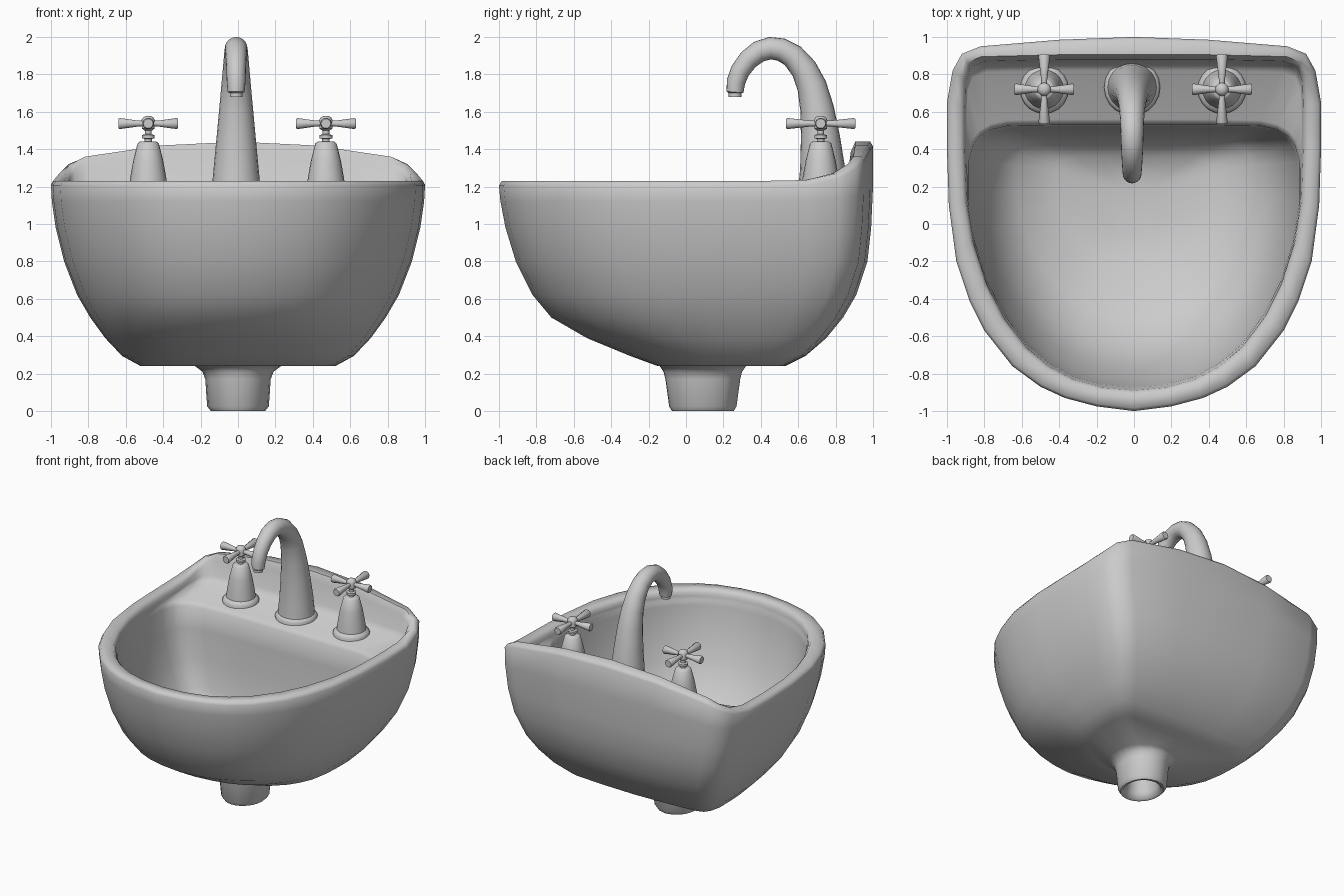
import bpy, bmesh
from math import sin, cos, pi, atan2, radians
from mathutils import Matrix, Vector

if "Cube" in bpy.data.objects:
    bpy.data.objects.remove(bpy.data.objects["Cube"])


def loft(name, rings, cap_start=True, cap_end=True, angle=45):
    """Skin a stack of equal-length closed rings into one mesh object."""
    bm = bmesh.new()
    loops = [[bm.verts.new(p) for p in r] for r in rings]
    n = len(loops[0])
    for a, b in zip(loops, loops[1:]):
        for i in range(n):
            j = (i + 1) % n
            bm.faces.new((a[i], a[j], b[j], b[i]))
    if cap_start:
        bm.faces.new(loops[0][::-1])
    if cap_end:
        bm.faces.new(loops[-1])
    bmesh.ops.recalc_face_normals(bm, faces=bm.faces)
    me = bpy.data.meshes.new(name)
    bm.to_mesh(me)
    bm.free()
    ob = bpy.data.objects.new(name, me)
    bpy.context.collection.objects.link(ob)
    bpy.ops.object.select_all(action='DESELECT')
    bpy.context.view_layer.objects.active = ob
    ob.select_set(True)
    bpy.ops.object.shade_smooth_by_angle(angle=radians(angle))
    return ob


def mirrored(half):
    return half + [(-x, y) for x, y in half[-2:0:-1]]


# Plan outlines (right half, front to back)
outer = mirrored([(0, -1), (.2, -.975), (.37, -.93), (.5, -.87), (.65, -.76), (.8, -.57),
                  (.88, -.41), (.95, -.2), (.99, .1), (1, .4), (1, .65), (.97, .82),
                  (.92, .91), (.82, .95), (.4, .985), (0, 1)])
front = [(0, -.89), (.17, -.875), (.33, -.83), (.46, -.76), (.58, -.66), (.70, -.50),
         (.79, -.32), (.86, -.1), (.895, .12)]
inner = mirrored(front + [(.905, .4), (.905, .62), (.9, .76), (.875, .84), (.8, .87),
                          (.4, .88), (0, .88)])
bowl = mirrored(front + [(.895, .33), (.87, .42), (.83, .47), (.77, .505), (.68, .525),
                         (.35, .53), (0, .53)])
rise = [0] * 10 + [.005, .04, .09, .13, .19, .21]
rise = rise + rise[-2:0:-1]


def ring(outline, w, yf, yb, z, lift=0):
    """Outline refitted to half-width w and depth range yf..yb."""
    mx = max(p[0] for p in outline)
    y0, y1 = min(p[1] for p in outline), max(p[1] for p in outline)
    return [(x / mx * w, yf + (y - y0) / (y1 - y0) * (yb - yf), z + lift * h)
            for (x, y), h in zip(outline, rise)]


def drain(rx, ry, z):
    return [(rx * cos(t), .09 + ry * sin(t), z)
            for t in (atan2(y - .09, x) for x, y in outer)]


# Basin: drain spout, outer shell, rim, back deck and bowl in one skin
loft("basin", [
    drain(.09, .1, .17), drain(.11, .12, .05), drain(.125, .14, .005), drain(.145, .165, 0),
    drain(.165, .18, .025), drain(.175, .2, .17), drain(.19, .21, .21), drain(.23, .23, .24),
    ring(outer, .52, -.15, .53, .24), ring(outer, .62, -.30, .64, .295),
    ring(outer, .71, -.53, .75, .39), ring(outer, .79, -.72, .84, .5),
    ring(outer, .86, -.82, .91, .62), ring(outer, .93, -.91, .97, .8),
    ring(outer, .975, -.965, .99, .98), ring(outer, .995, -.992, 1, 1.12, .4),
    ring(outer, 1, -1, 1, 1.205, 1), ring(outer, .985, -.985, .985, 1.23, 1),
    ring(inner, .925, -.91, .905, 1.23, 1), ring(inner, .905, -.89, .88, 1.205, .85),
    ring(inner, .9, -.885, .865, 1.18, .2), ring(inner, .895, -.88, .82, 1.16),
    ring(bowl, .892, -.875, .56, 1.145), ring(bowl, .885, -.87, .53, 1.115),
    ring(bowl, .87, -.84, .52, .95), ring(bowl, .82, -.76, .505, .73),
    ring(bowl, .75, -.65, .48, .53), ring(bowl, .63, -.46, .44, .39),
    ring(bowl, .42, -.2, .36, .31), drain(.15, .17, .275)], angle=60)


def lathe(name, profile, x, y, n=20):
    return loft(name, [[(x + r * cos(2 * pi * i / n), y + r * sin(2 * pi * i / n), z)
                        for i in range(n)] for r, z in profile])


# Curved tapering spout: rings set square to a path in the yz plane
FX = -.01
path = [(.73, 1.14, .135), (.73, 1.3, .12), (.718, 1.47, .104), (.70, 1.62, .09),
        (.672, 1.74, .079), (.63, 1.83, .071), (.57, 1.9, .065), (.51, 1.932, .062),
        (.45, 1.94, .06), (.39, 1.922, .058), (.335, 1.88, .055), (.29, 1.82, .052),
        (.267, 1.76, .05), (.262, 1.705, .045), (.262, 1.70, .034), (.262, 1.68, .034)]
spout = []
for i, (y, z, r) in enumerate(path):
    a, b = path[max(i - 1, 0)], path[min(i + 1, len(path) - 1)]
    t = Vector((0, b[0] - a[0], b[1] - a[1])).normalized()
    side = Vector((1, 0, 0)).cross(t)
    spout.append([Vector((FX + r * cos(k * pi / 10), y, z)) - side * -r * sin(k * pi / 10)
                  for k in range(20)])
loft("spout", spout)
lathe("spout_flange", [(.15, 1.13), (.15, 1.165), (.14, 1.18), (.125, 1.19)], FX, .73)

# Two taps: bell-shaped base, stem, hub and four flared cross arms
for tag, x in (("left", -.48), ("right", .47)):
    lathe(tag + "_tap_base", [(.13, 1.13), (.13, 1.165), (.12, 1.18), (.104, 1.19),
                              (.096, 1.25), (.08, 1.34), (.057, 1.43), (.045, 1.44),
                              (.02, 1.442), (.02, 1.455), (.034, 1.458), (.034, 1.475),
                              (.018, 1.48), (.018, 1.51)], x, .72)
    lathe(tag + "_tap_hub", [(.02, 1.5), (.034, 1.51), (.036, 1.555), (.028, 1.57),
                             (.012, 1.578)], x, .72, 12)
    for k in range(4):
        length = .16 if k % 2 == 0 else .185
        arm = loft(f"{tag}_tap_arm_{k + 1}", [
            [(d, r * cos(j * pi / 5), r * sin(j * pi / 5)) for j in range(10)]
            for d, r in ((0, .016), (.05, .016), (length - .008, .031), (length, .026))])
        arm.matrix_world = Matrix.Translation((x, .72, 1.537)) @ Matrix.Rotation(k * pi / 2, 4, 'Z')
